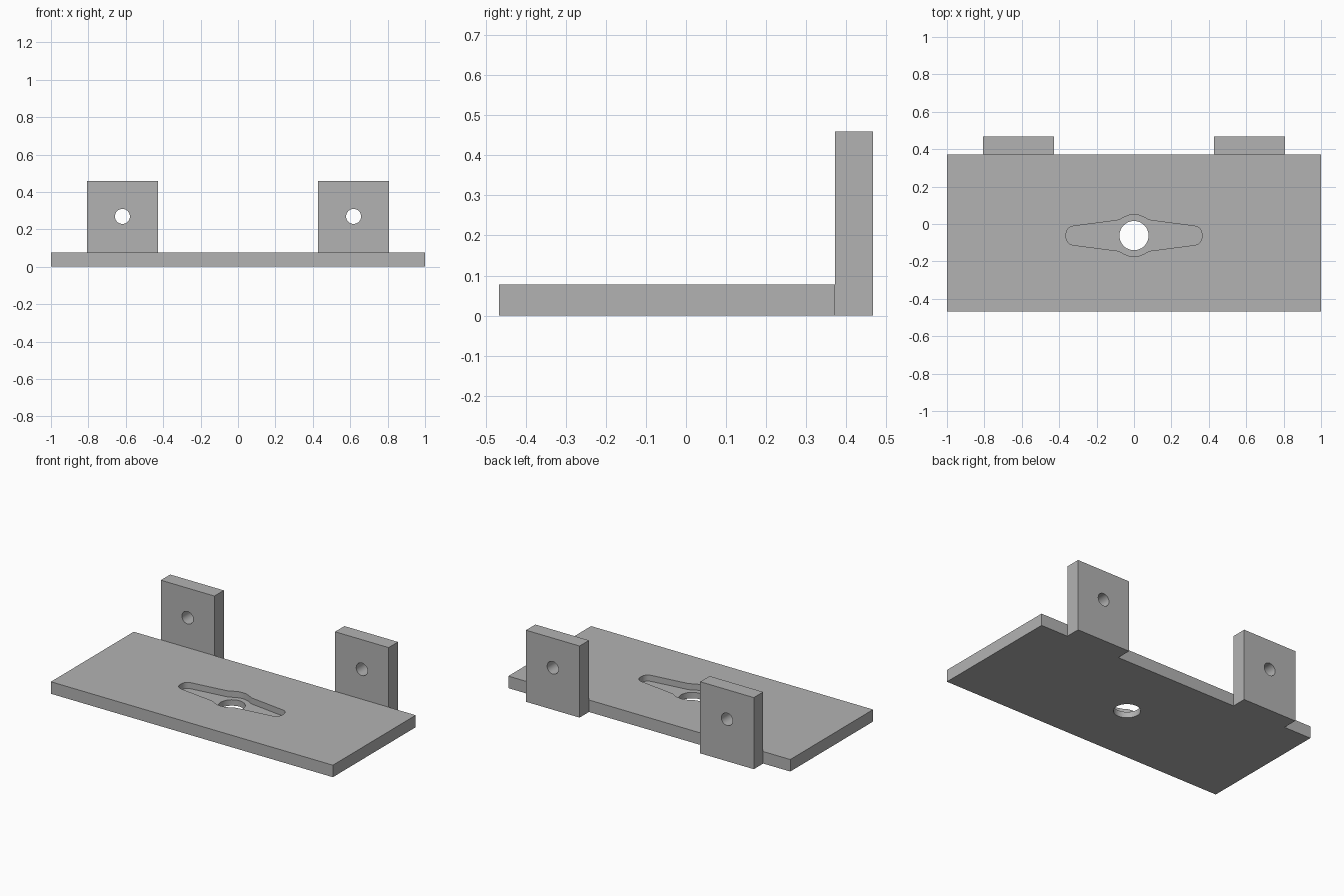
import bpy, bmesh, math
from mathutils import Matrix, Vector

default = bpy.data.objects.get("Cube")
if default:
    bpy.data.objects.remove(default, do_unlink=True)

grey = bpy.data.materials.new("plain grey")
grey.use_nodes = True
colour = (0.45, 0.45, 0.45, 1)
grey.diffuse_color = colour
grey.node_tree.nodes["Principled BSDF"].inputs["Base Color"].default_value = colour

PLATE_TOP = 0.077
PLATE_BACK = 0.372
DEPTH = 0.467
HUB_Y = -0.062


def add_object(name, bm):
    bmesh.ops.recalc_face_normals(bm, faces=bm.faces[:])
    mesh = bpy.data.meshes.new(name)
    bm.to_mesh(mesh)
    bm.free()
    mesh.materials.append(grey)
    obj = bpy.data.objects.new(name, mesh)
    bpy.context.collection.objects.link(obj)
    return obj


def box(name, low, high):
    low, high = Vector(low), Vector(high)
    bm = bmesh.new()
    bmesh.ops.create_cube(bm, size=1, matrix=Matrix.Translation((low + high) / 2)
                          @ Matrix.Diagonal((*(high - low), 1)))
    return add_object(name, bm)


def cylinder(name, centre, radius, length, tilt=0):
    bm = bmesh.new()
    bmesh.ops.create_cone(bm, cap_ends=True, segments=48, radius1=radius, radius2=radius,
                          depth=length, matrix=Matrix.Translation(centre)
                          @ Matrix.Rotation(tilt, 4, "X"))
    return add_object(name, bm)


def prism(name, outline, bottom, top):
    bm = bmesh.new()
    face = bm.faces.new([bm.verts.new((x, y, bottom)) for x, y in outline])
    grown = bmesh.ops.extrude_face_region(bm, geom=[face])
    verts = [g for g in grown["geom"] if isinstance(g, bmesh.types.BMVert)]
    bmesh.ops.translate(bm, verts=verts, vec=(0, 0, top - bottom))
    return add_object(name, bm)


def cut(target, cutter):
    cutter.hide_render = True
    mod = target.modifiers.new("cut", "BOOLEAN")
    mod.operation = "DIFFERENCE"
    mod.solver = "EXACT"
    mod.object = cutter
    bpy.context.view_layer.objects.active = target
    bpy.ops.object.modifier_apply(modifier=mod.name)
    bpy.data.objects.remove(cutter, do_unlink=True)


def smooth(obj):
    bpy.ops.object.select_all(action="DESELECT")
    obj.select_set(True)
    bpy.context.view_layer.objects.active = obj
    bpy.ops.object.shade_smooth_by_angle(angle=math.radians(30))


# Base plate with a tapered two-armed recess and a round through hole
plate = box("base_plate", (-1, -DEPTH, 0), (1, PLATE_BACK, PLATE_TOP))
quarter = [(0.363, 0.012), (0.359, 0.026), (0.351, 0.038), (0.339, 0.047), (0.322, 0.051),
           (0.092, 0.081), (0.078, 0.084), (0.066, 0.091), (0.048, 0.101), (0.025, 0.109)]
half = quarter + [(0, 0.112)] + [(-x, y) for x, y in reversed(quarter)]
outline = half + [(x, -y) for x, y in reversed(half)]
outline = [(x, y + HUB_Y) for x, y in outline]
cut(plate, prism("recess_cutter", outline, 0.038, 0.15))
cut(plate, cylinder("hub_cutter", (0, HUB_Y, 0.04), 0.078, 0.4))
smooth(plate)

# Two upright mounting tabs, each drilled front to back
for side, name in ((1, "left_tab"), (-1, "right_tab")):
    x = side * 0.618
    tab = box(name, (x - 0.19, PLATE_BACK, 0), (x + 0.19, DEPTH, 0.459))
    cut(tab, cylinder("bolt_cutter", (x, 0.42, 0.269), 0.04, 0.4, math.pi / 2))
    smooth(tab)
